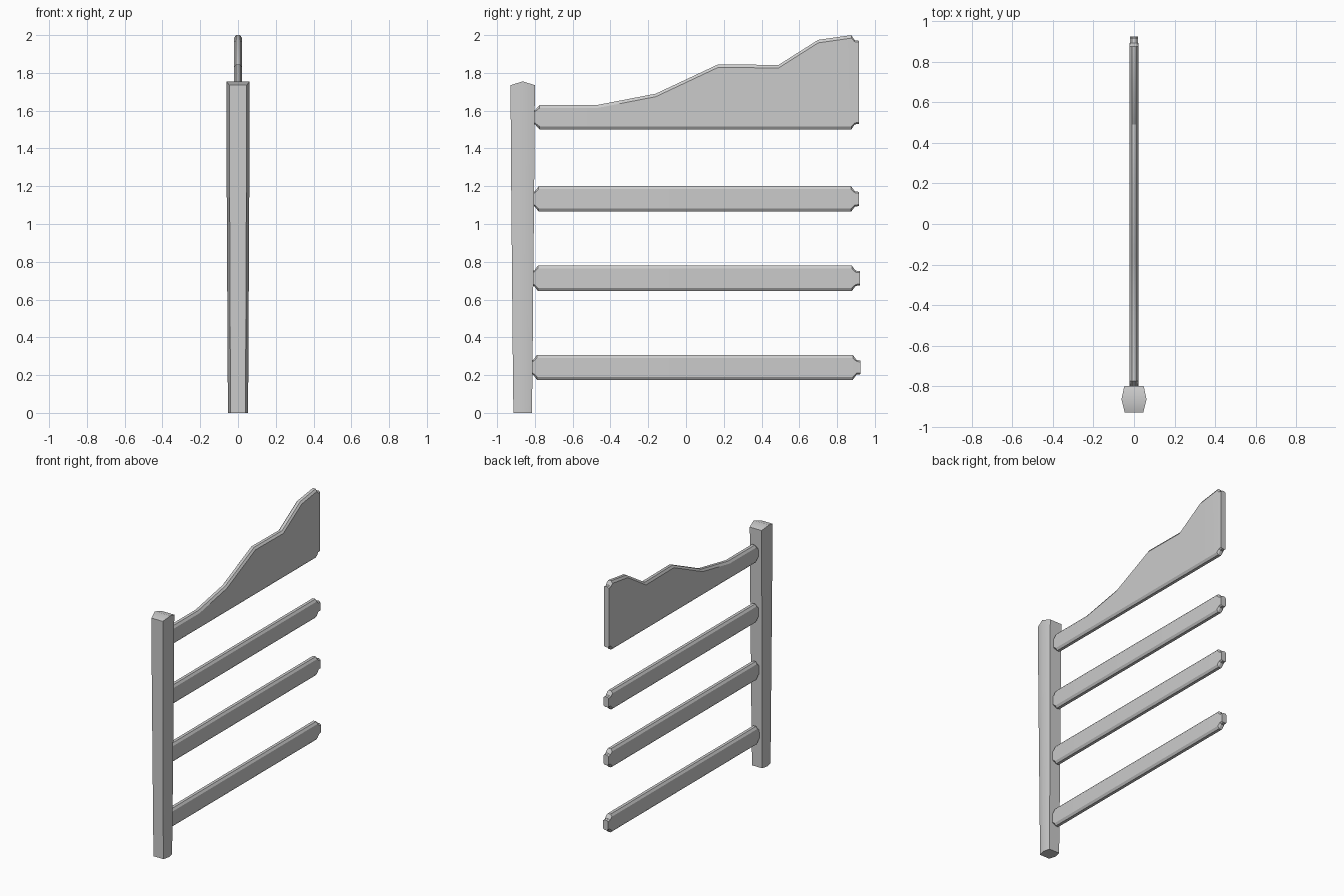
import bpy, math

if "Cube" in bpy.data.objects:
    bpy.data.objects.remove(bpy.data.objects["Cube"])


def loft(name, rings, angle=40):
    """Skin a list of equal-sized vertex rings and cap both ends."""
    n = len(rings[0])
    verts = [v for r in rings for v in r]
    faces = [(i * n + k, i * n + (k + 1) % n, (i + 1) * n + (k + 1) % n, (i + 1) * n + k)
             for i in range(len(rings) - 1) for k in range(n)]
    faces += [tuple(reversed(range(n))), tuple(range(len(verts) - n, len(verts)))]
    mesh = bpy.data.meshes.new(name)
    mesh.from_pydata(verts, [], faces)
    obj = bpy.data.objects.new(name, mesh)
    bpy.context.collection.objects.link(obj)
    bpy.ops.object.select_all(action='DESELECT')
    obj.select_set(True)
    bpy.context.view_layer.objects.active = obj
    bpy.ops.object.mode_set(mode='EDIT')
    bpy.ops.mesh.select_all(action='SELECT')
    bpy.ops.mesh.normals_make_consistent(inside=False)
    bpy.ops.object.mode_set(mode='OBJECT')
    bpy.ops.object.shade_smooth_by_angle(angle=math.radians(angle))
    return obj


def plank_ring(y, z0, z1, w=0.022, c=0.016):
    """Upright plank section with chamfered long edges."""
    n = w - 0.011
    return [(-n, y, z0), (n, y, z0), (w, y, z0 + c), (w, y, z1 - c),
            (n, y, z1), (-n, y, z1), (-w, y, z1 - c), (-w, y, z0 + c)]


def plank(name, half, z0, top):
    """Plank with bevelled shoulders and a short tongue at each end."""
    mid, zl, zr = 0.047, top[0][1], top[-1][1]
    rings = [plank_ring(mid - half, z0 + .03, zl - .03, .02, .008),
             plank_ring(mid - half + .022, z0 + .027, zl - .027, .02, .008)]
    rings += [plank_ring(y, z0, z) for y, z in top]
    rings += [plank_ring(mid + half - .022, z0 + .027, zr - .027, .02, .008),
              plank_ring(mid + half, z0 + .03, zr - .03, .02, .008)]
    return loft(name, rings, 30)


# Tapered six-sided post with a ridged top
section = [(-.046, -.064), (.046, -.064), (.062, 0), (.048, .065), (-.048, .065), (-.062, 0)]
rings = []
for z, s in ((0, .76), (.2, .8), (1.25, .95), (1.735, 1)):
    sx = .6 * s + .4
    rings.append([(x * sx, -.865 + y * s, z + (.02 if z > 1.7 and y == 0 else 0))
                  for x, y in section])
post = loft("fence_post", rings)
# Split the cap along its ridge
mesh = post.data
bpy.ops.object.mode_set(mode='EDIT')
bpy.ops.mesh.select_all(action='DESELECT')
bpy.ops.object.mode_set(mode='OBJECT')
for i in (20, 23):
    mesh.vertices[i].select = True
bpy.ops.object.mode_set(mode='EDIT')
bpy.ops.mesh.vert_connect_path()
bpy.ops.object.mode_set(mode='OBJECT')

# Three straight rails, slightly longer toward the ground
for name, z0, z1, half in (("lower_rail", .175, .307, .878),
                           ("middle_rail", .645, .78, .873),
                           ("upper_rail", 1.065, 1.20, .869)):
    e = half - .042
    plank(name, half, z0, [(.047 - e, z1), (.047 + e, z1)])

# Top board with a broken, rising edge
plank("broken_top_board", .868, 1.5,
      [(-.775, 1.63), (-.47, 1.63), (-.16, 1.69), (.17, 1.845),
       (.49, 1.842), (.70, 1.975), (.875, 2.0)])
